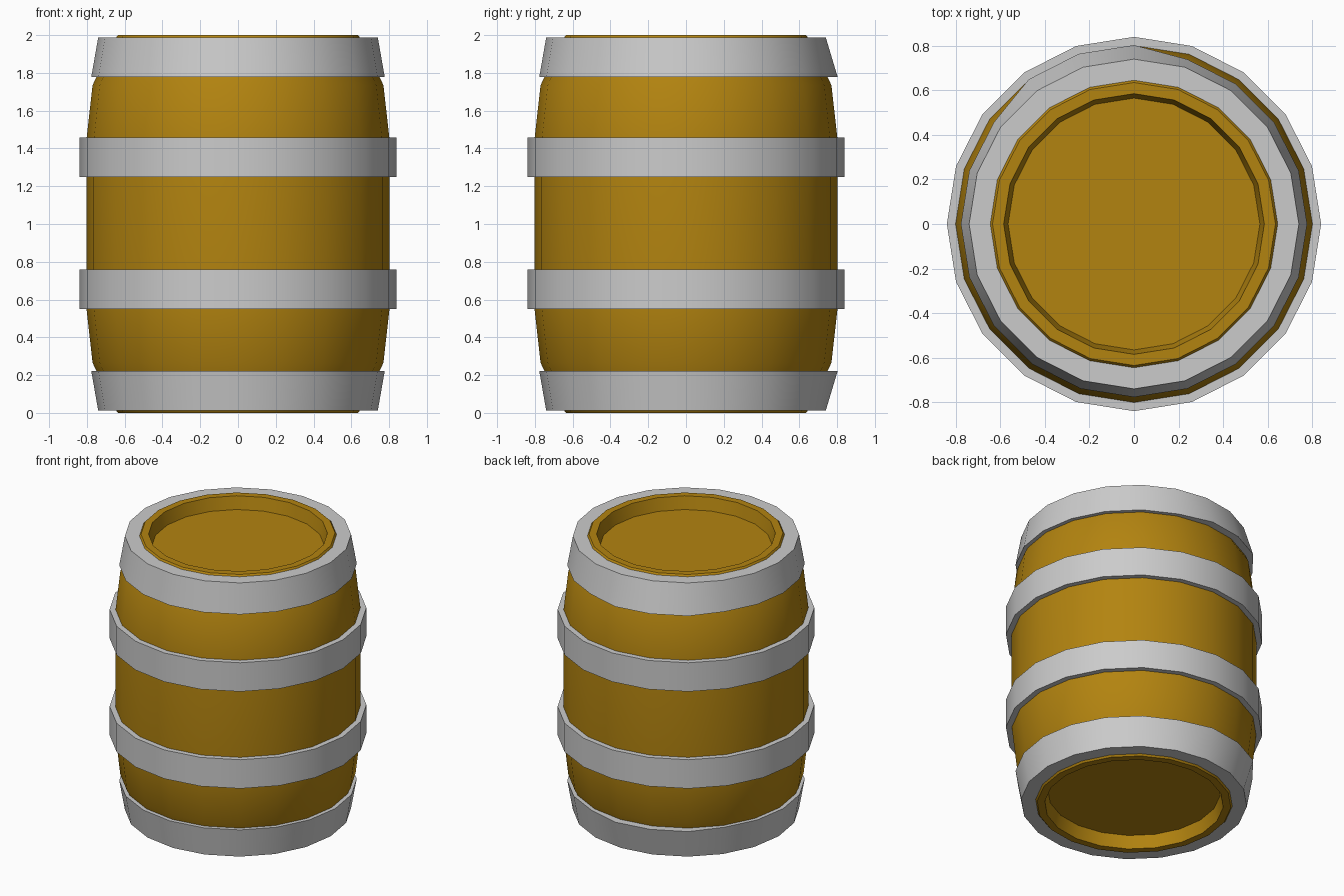
import bpy, bmesh, math

if "Cube" in bpy.data.objects:
    bpy.data.objects.remove(bpy.data.objects["Cube"])

SIDES = 20
wood = bpy.data.materials.new("wood")
wood.diffuse_color = (0.45, 0.23, 0.005, 1)
wood.use_nodes = True
wood.node_tree.nodes["Principled BSDF"].inputs["Base Color"].default_value = wood.diffuse_color


def lathe(name, profile, ring=False, mat=None, bulge=None):
    """Revolve (radius, z) points; ring closes the profile, otherwise the ends are capped."""
    bm = bmesh.new()
    loops = []
    for i, (r, z) in enumerate(profile):
        loop = []
        for k in range(SIDES):
            rr = bulge[1] if bulge and i == bulge[0] and k in (5, 6, 7) else r
            a = math.tau * k / SIDES
            loop.append(bm.verts.new((rr * math.cos(a), rr * math.sin(a), z)))
        loops.append(loop)
    pairs = list(zip(loops, loops[1:]))
    if ring:
        pairs.append((loops[-1], loops[0]))
    else:
        bm.faces.new(loops[0])
        bm.faces.new(loops[-1])
    for a, b in pairs:
        for k in range(SIDES):
            n = (k + 1) % SIDES
            bm.faces.new((a[k], a[n], b[n], b[k]))
    bmesh.ops.recalc_face_normals(bm, faces=bm.faces)
    mesh = bpy.data.meshes.new(name)
    bm.to_mesh(mesh)
    bm.free()
    obj = bpy.data.objects.new(name, mesh)
    bpy.context.collection.objects.link(obj)
    if mat:
        mesh.materials.append(mat)
    bpy.ops.object.select_all(action='DESELECT')
    obj.select_set(True)
    bpy.context.view_layer.objects.active = obj
    bpy.ops.object.shade_smooth_by_angle(angle=math.radians(30))
    return obj


# Wooden body with a recessed lid at each end, profile mirrored about z = 1
half = [(0.565, 0.09), (0.585, 0), (0.635, 0), (0.645, 0.012), (0.77, 0.265), (0.803, 0.56)]
lathe("barrel_body", half + [(r, 2 - z) for r, z in reversed(half)], mat=wood)

# Straight middle hoops
for name, z in (("lower_middle_hoop", 0.55), ("upper_middle_hoop", 1.25)):
    lathe(name, [(0.79, z), (0.84, z), (0.84, z + 0.208), (0.79, z + 0.208)], ring=True)

# Tapered end hoops, slightly sprung outward at the back
end = [(0.64, 0.012), (0.74, 0.012), (0.777, 0.222), (0.735, 0.222)]
lathe("bottom_hoop", end, ring=True, bulge=(2, 0.803))
lathe("top_hoop", [(r, 2 - z) for r, z in end], ring=True, bulge=(2, 0.803))
